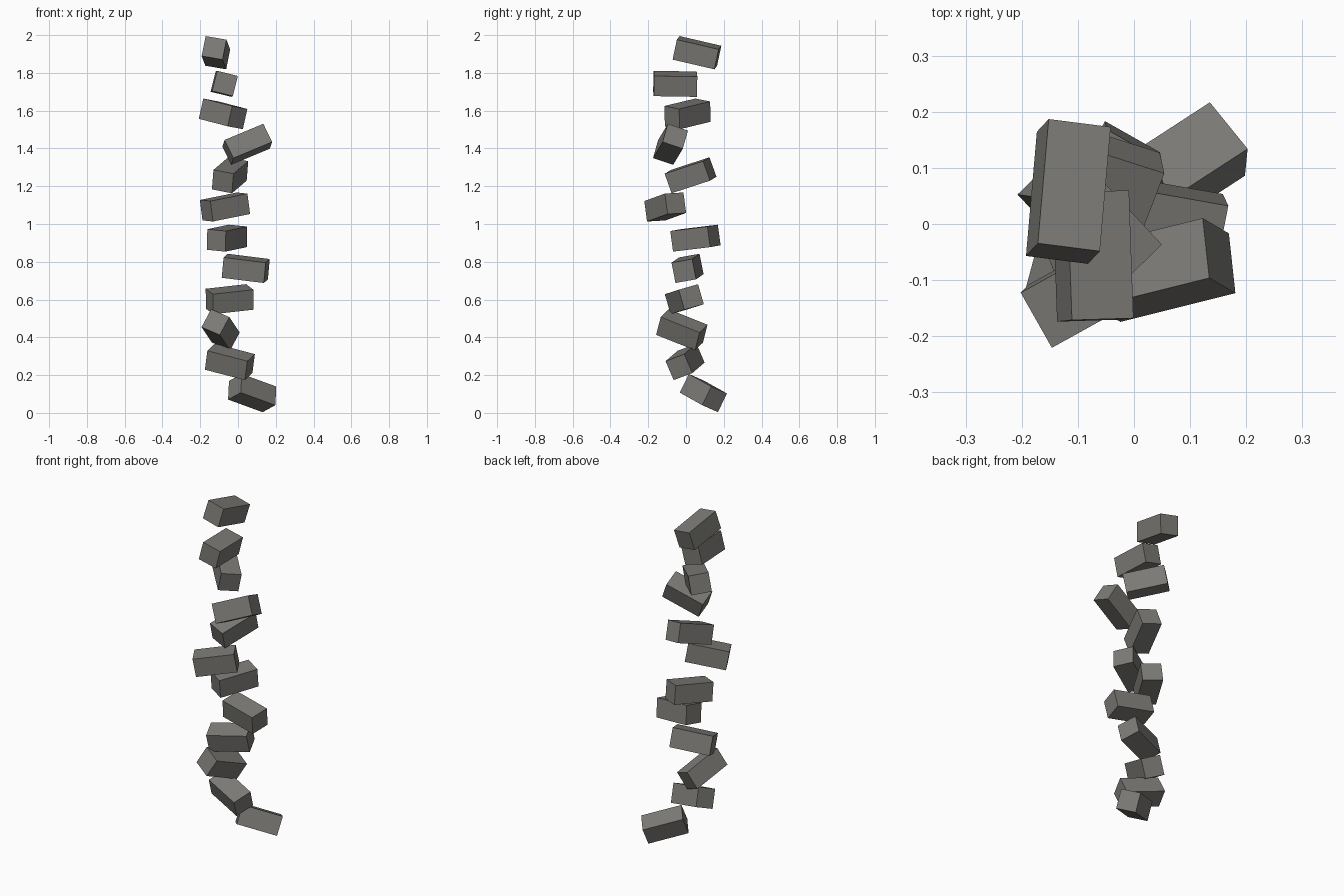
import bpy
from math import radians
from mathutils import Euler

# Remove the default cube only
default_cube = bpy.data.objects.get("Cube")
if default_cube:
    bpy.data.objects.remove(default_cube, do_unlink=True)


def make_material(name, color):
    """One flat colour for viewport and render."""
    material = bpy.data.materials.new(name)
    material.use_nodes = True
    material.diffuse_color = color
    shader = next(n for n in material.node_tree.nodes if n.type == "BSDF_PRINCIPLED")
    shader.inputs["Base Color"].default_value = color
    return material


def add_block(name, center, yaw, pitch, roll, size, material):
    """A box whose long side is turned by yaw, lifted by pitch and rolled."""
    bpy.ops.mesh.primitive_cube_add(size=1, location=center)
    block = bpy.context.object
    block.name = name
    block.data.name = name
    block.scale = size
    block.rotation_euler = Euler((radians(roll), radians(-pitch), radians(yaw)), "XYZ")
    block.data.materials.append(material)
    return block


stone_grey = make_material("stone grey", (0.2, 0.195, 0.18, 1))

# Length, width and height shared by all blocks
BLOCK_SIZE = (0.228, 0.113, 0.11)

# Tumbling blocks from bottom to top: sideways x and y, height, then yaw, pitch, roll
BLOCKS = [
    (.075, .092, .105, 33, -17, -20),
    (-.043, -.005, .27, -17, -14, 20),
    (-.092, -.022, .44, 75, -21, 23),
    (-.044, -.009, .602, 19, 6, 15),
    (.041, .008, .765, -10, -7, 10),
    (-.058, .05, .925, 60, 6, 5),
    (-.069, -.11, 1.09, 29, 10, 3),
    (-.042, .024, 1.258, 69, 17, 11),
    (.049, -.082, 1.422, 14, 22, -20),
    (-.079, .008, 1.583, -47, -10, -8),
    (-.073, -.057, 1.742, 92, -1, 14),
    (-.117, .058, 1.907, 85, -13, 10),
]

for number, (x, y, z, yaw, pitch, roll) in enumerate(BLOCKS, start=1):
    add_block(f"stacked_block_{number}", (x, y, z), yaw, pitch, roll,
              BLOCK_SIZE, stone_grey)
